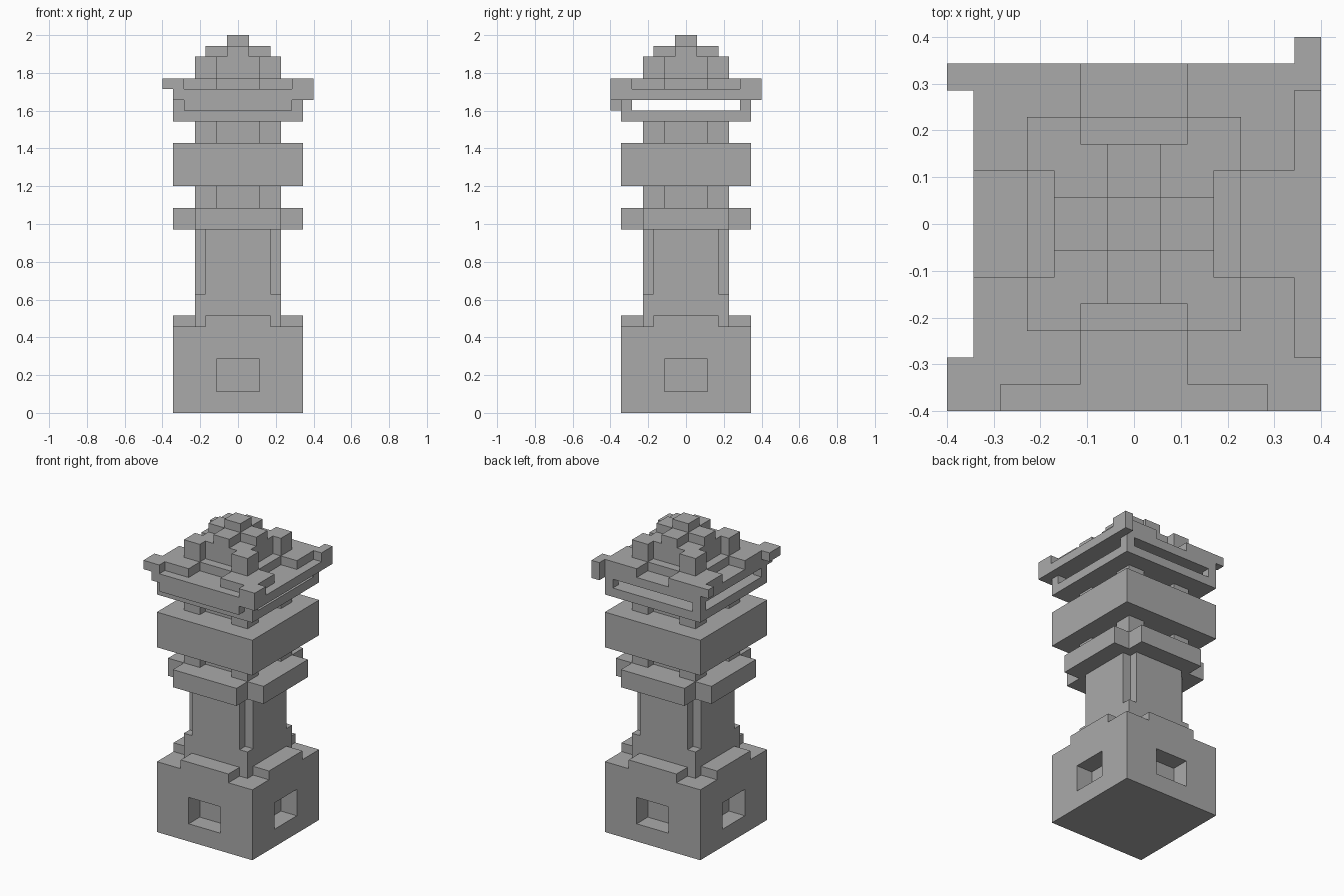
import bpy
import bmesh
from mathutils import Vector

cube = bpy.data.objects.get("Cube")
if cube:
    bpy.data.objects.remove(cube, do_unlink=True)

U = 2 / 35  # one block

stone = bpy.data.materials.new("grey_stone")
stone.use_nodes = True
grey = (0.4, 0.4, 0.4, 1)
stone.diffuse_color = grey
stone.node_tree.nodes["Principled BSDF"].inputs["Base Color"].default_value = grey


def box(x0, x1, y0, y1, z0, z1):
    """Set of block cells filling a box."""
    return {(x, y, z) for x in range(x0, x1) for y in range(y0, y1) for z in range(z0, z1)}


def slab(r, z0, z1):
    """Centred square slab of half width r."""
    return box(-r, r, -r, r, z0, z1)


def four(cells):
    """Repeat cells on all four sides by quarter turns."""
    out = set()
    for _ in range(4):
        out |= cells
        cells = {(-y - 1, x, z) for x, y, z in cells}
    return out


def neck(z):
    """Square core with four thick corner posts."""
    return slab(3, z, z + 2) | four(box(2, 4, 2, 4, z, z + 2))


parts = {}

# Plinth with a niche and a raised ledge on each side
parts["plinth"] = (slab(6, 0, 8) | four(box(-3, 3, -6, -4, 8, 9))) - four(box(-2, 2, -6, -4, 2, 5))

# Shaft with grooved corners, and its cross-shaped collar
parts["shaft"] = slab(4, 8, 17) - four(box(3, 4, 3, 4, 11, 17))
parts["collar"] = slab(4, 17, 19) | four(box(-4, 4, -6, -4, 17, 19))

# Necks either side of the heavy block
parts["lower_neck"] = neck(19)
parts["heavy_block"] = slab(6, 21, 25)
parts["upper_neck"] = neck(25)

# Open gallery: floor and corner posts
parts["gallery_floor"] = slab(6, 27, 28)
parts["gallery_posts"] = four(box(5, 6, 5, 6, 28, 29))

# Roof with a notch in the middle of each side
parts["roof"] = slab(6, 29, 31) - four(box(-2, 2, -6, -4, 30, 31))

# Eaves on the front and left sides
parts["front_eave"] = box(-5, 5, -7, -6, 28, 30) | box(-6, -5, -7, -6, 29, 30)
parts["left_eave"] = box(6, 7, -5, 5, 29, 30)

# Uneven roof corners
parts["front_left_corner"] = box(5, 7, -7, -6, 29, 31) | box(6, 7, -6, -5, 29, 31)
parts["front_right_corner"] = box(-7, -5, -7, -6, 30, 31) | box(-7, -6, -6, -5, 30, 31)
parts["back_left_corner"] = box(6, 7, 5, 7, 29, 31)
parts["back_right_corner"] = box(-7, -6, 5, 6, 30, 31)

# Crown: posts, cross and finial
parts["crown"] = neck(31)
parts["crown_cross"] = box(-1, 1, -3, 3, 33, 34) | box(-3, 3, -1, 1, 33, 34)
parts["finial"] = slab(1, 34, 35)

filled = set().union(*parts.values())


def build(name, cells):
    """Skin the exposed sides of the cells and merge flat areas."""
    bm = bmesh.new()
    verts = {}

    def vert(p):
        key = tuple(round(c) for c in p)
        if key not in verts:
            verts[key] = bm.verts.new(Vector(key) * U)
        return verts[key]

    for cell in sorted(cells):
        for axis in range(3):
            for side in (0, 1):
                near = list(cell)
                near[axis] += 2 * side - 1
                if tuple(near) in filled:
                    continue
                a, b = Vector(), Vector()
                a[(axis + 1) % 3] = 1
                b[(axis + 2) % 3] = 1
                o = Vector(cell)
                o[axis] += side
                loop = [o, o + a, o + a + b, o + b]
                if not side:
                    loop.reverse()
                bm.faces.new([vert(p) for p in loop])
    bmesh.ops.dissolve_limit(bm, angle_limit=0.01, verts=bm.verts[:], edges=bm.edges[:])
    mesh = bpy.data.meshes.new(name)
    bm.to_mesh(mesh)
    bm.free()
    mesh.materials.append(stone)
    obj = bpy.data.objects.new(name, mesh)
    bpy.context.collection.objects.link(obj)


for part_name, part_cells in parts.items():
    build(part_name, part_cells)
